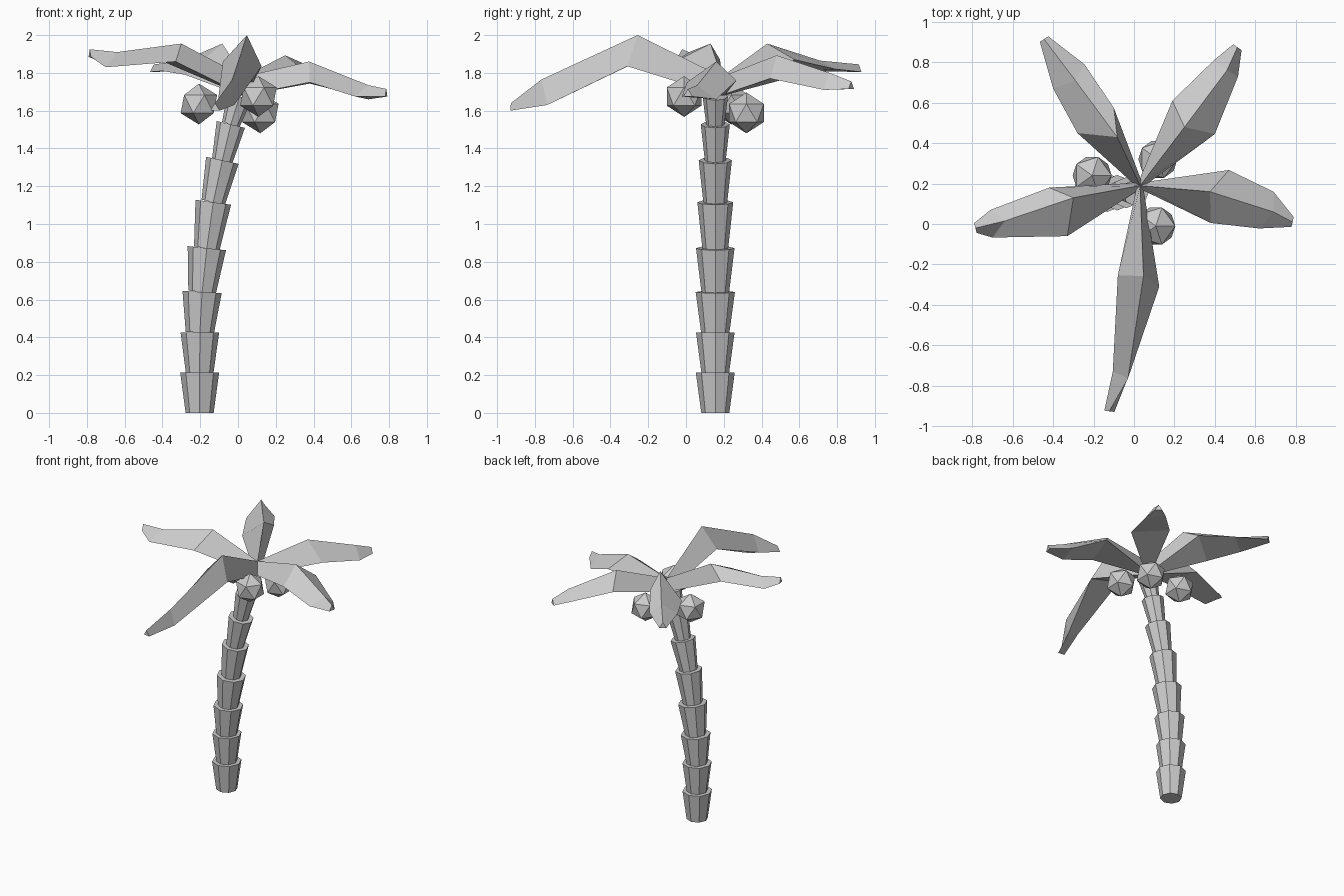
import bpy, bmesh
from mathutils import Vector, Matrix

if "Cube" in bpy.data.objects:
    bpy.data.objects.remove(bpy.data.objects["Cube"])


def finish(bm, name):
    bmesh.ops.recalc_face_normals(bm, faces=bm.faces[:])
    mesh = bpy.data.meshes.new(name)
    bm.to_mesh(mesh)
    bm.free()
    obj = bpy.data.objects.new(name, mesh)
    bpy.context.collection.objects.link(obj)
    return obj


# Trunk: stacked flared octagonal segments following a leaning curve
TRUNK_Y = 0.155
path = [(-0.203, 0.0), (-0.203, 0.213), (-0.202, 0.425), (-0.190, 0.64), (-0.165, 0.872),
        (-0.131, 1.115), (-0.083, 1.337), (-0.038, 1.527), (0.008, 1.675)]
radii = [0.103, 0.102, 0.104, 0.102, 0.095, 0.088, 0.077, 0.067]
bm = bmesh.new()
for (x0, z0), (x1, z1), r in zip(path, path[1:], radii):
    a, b = Vector((x0, TRUNK_Y, z0)), Vector((x1, TRUNK_Y, z1))
    axis = b - a
    turn = Vector((0, 0, 1)).rotation_difference(axis).to_matrix().to_4x4()
    bmesh.ops.create_cone(bm, cap_ends=True, segments=8, radius1=r * 0.72, radius2=r,
                          depth=axis.length, matrix=Matrix.Translation((a + b) / 2) @ turn)
finish(bm, "trunk")

# Coconuts
for i, pos in enumerate([(-0.207, 0.24, 1.635), (0.108, -0.01, 1.675), (0.118, 0.32, 1.588)]):
    bm = bmesh.new()
    bmesh.ops.create_icosphere(bm, subdivisions=1, radius=0.108, matrix=Matrix.Translation(pos))
    finish(bm, f"coconut_{i + 1}")

# Fronds: triangular cross-sections lofted from the crown to a small blunt tip
CROWN = Vector((0.03, 0.19, 1.68))


def small_section(centre, direction, half, rise):
    side = Vector((-direction.y, direction.x, 0)).normalized() * half
    return [centre + side, centre + Vector((0, 0, rise)), centre - side]


def frond(name, middle, outer, tip):
    tip = Vector(tip)
    out = tip - CROWN
    sections = [small_section(CROWN, out, 0.015, 0.1), middle, outer,
                small_section(tip, out, 0.025, 0.04)]
    bm = bmesh.new()
    rings = [[bm.verts.new(p) for p in s] for s in sections]
    for r0, r1 in zip(rings, rings[1:]):
        for k in range(3):
            n = (k + 1) % 3
            bm.faces.new((r0[k], r0[n], r1[n], r1[k]))
    bm.faces.new(rings[0])
    bm.faces.new(rings[-1])
    finish(bm, name)


# Each section runs left edge, ridge, right edge as seen from the crown
frond("front_frond",
      [(0.125, -0.31, 1.835), (0.047, -0.257, 2.0), (-0.08, -0.255, 1.86)],
      [(-0.02, -0.735, 1.63), (-0.03, -0.765, 1.765), (-0.105, -0.73, 1.66)],
      (-0.122, -0.927, 1.60))
frond("right_frond",
      [(0.47, 0.267, 1.76), (0.376, 0.16, 1.86), (0.38, 0.005, 1.75)],
      [(0.69, 0.16, 1.66), (0.69, 0.06, 1.735), (0.62, -0.022, 1.675)],
      (0.785, 0.01, 1.675))
frond("back_right_frond",
      [(0.19, 0.61, 1.79), (0.25, 0.48, 1.893), (0.40, 0.445, 1.77)],
      [(0.395, 0.81, 1.74), (0.46, 0.76, 1.80), (0.515, 0.73, 1.71)],
      (0.512, 0.875, 1.715))
frond("back_left_frond",
      [(-0.28, 0.45, 1.79), (-0.083, 0.43, 1.955), (-0.10, 0.575, 1.87)],
      [(-0.40, 0.67, 1.81), (-0.29, 0.71, 1.865), (-0.245, 0.79, 1.82)],
      (-0.445, 0.915, 1.805))
frond("left_frond",
      [(-0.33, -0.06, 1.86), (-0.30, 0.13, 1.955), (-0.42, 0.18, 1.87)],
      [(-0.70, -0.067, 1.83), (-0.64, 0.015, 1.91), (-0.71, 0.07, 1.85)],
      (-0.785, -0.02, 1.885))
